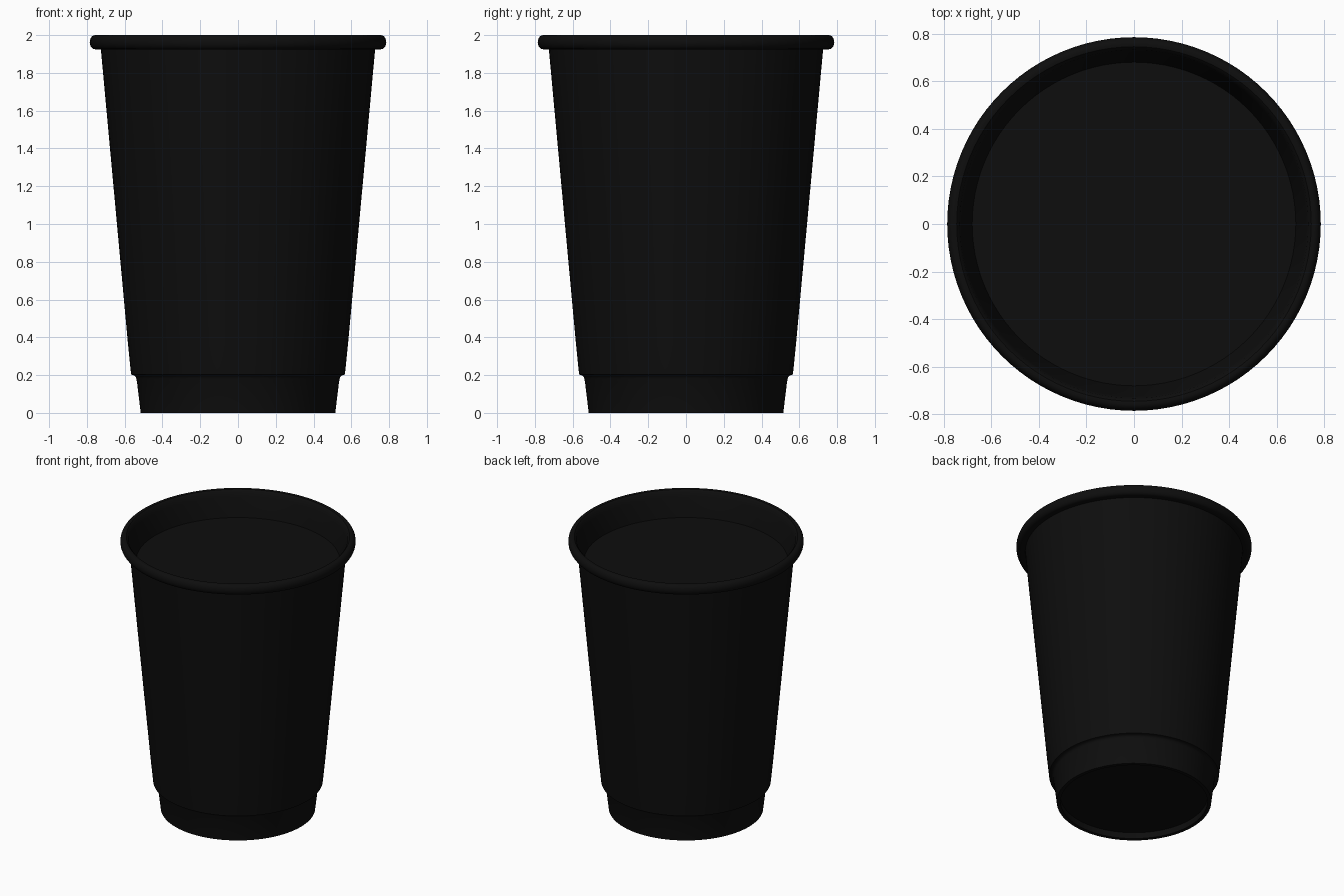
import bpy, bmesh, math

SEGMENTS = 96

cube = bpy.data.objects.get("Cube")
if cube:
    bpy.data.objects.remove(cube, do_unlink=True)

black = bpy.data.materials.new("matte_black")
black.use_nodes = True
black.diffuse_color = (0.0042, 0.0042, 0.0042, 1)
black.node_tree.nodes["Principled BSDF"].inputs["Base Color"].default_value = black.diffuse_color


def lathe(name, profile):
    """Revolve (radius, height) points around z into a smooth shaded part."""
    bm = bmesh.new()
    verts = [bm.verts.new((r, 0, z)) for r, z in profile]
    edges = [bm.edges.new(pair) for pair in zip(verts, verts[1:])]
    bmesh.ops.spin(bm, geom=verts + edges, cent=(0, 0, 0), axis=(0, 0, 1),
                   angle=math.tau, steps=SEGMENTS, use_duplicate=False)
    bmesh.ops.remove_doubles(bm, verts=bm.verts, dist=0.0005)
    bmesh.ops.recalc_face_normals(bm, faces=bm.faces)
    mesh = bpy.data.meshes.new(name)
    bm.to_mesh(mesh)
    bm.free()
    mesh.materials.append(black)
    obj = bpy.data.objects.new(name, mesh)
    bpy.context.collection.objects.link(obj)
    bpy.ops.object.select_all(action="DESELECT")
    obj.select_set(True)
    bpy.context.view_layer.objects.active = obj
    bpy.ops.object.shade_smooth_by_angle(angle=math.radians(35))
    return obj


def arc(cx, cz, rx, rz, start, end, steps):
    """Points along an elliptical arc, angles in degrees."""
    angles = [math.radians(start + (end - start) * i / steps) for i in range(steps + 1)]
    return [(cx + rx * math.cos(a), cz + rz * math.sin(a)) for a in angles]


# Cup shell: recessed underside, stepped foot, tapered wall, rolled rim, inside
underside = [(0, 0.045), (0.49, 0.045), (0.49, 0), (0.515, 0)]
foot = [(0.535, 0.165)] + arc(0.555, 0.17, 0.018, 0.03, 180, 90, 4)
wall = [(0.566, 0.203), (0.582, 0.36), (0.726, 1.925)]
rim = arc(0.757, 1.9625, 0.028, 0.0375, -90, 90, 10) + [(0.745, 1.998), (0.732, 1.985)]
inside = [(0.725, 1.95), (0.68, 1.82), (0.55, 0.3), (0.51, 0.07), (0, 0.07)]
lathe("cup", underside + foot + wall + rim + inside)

# Drink filling the cup just below the rim
lathe("drink_surface", [(0, 1.82), (0.681, 1.82)])
for face in bpy.data.objects["drink_surface"].data.polygons:
    if face.normal.z < 0:
        face.flip()
